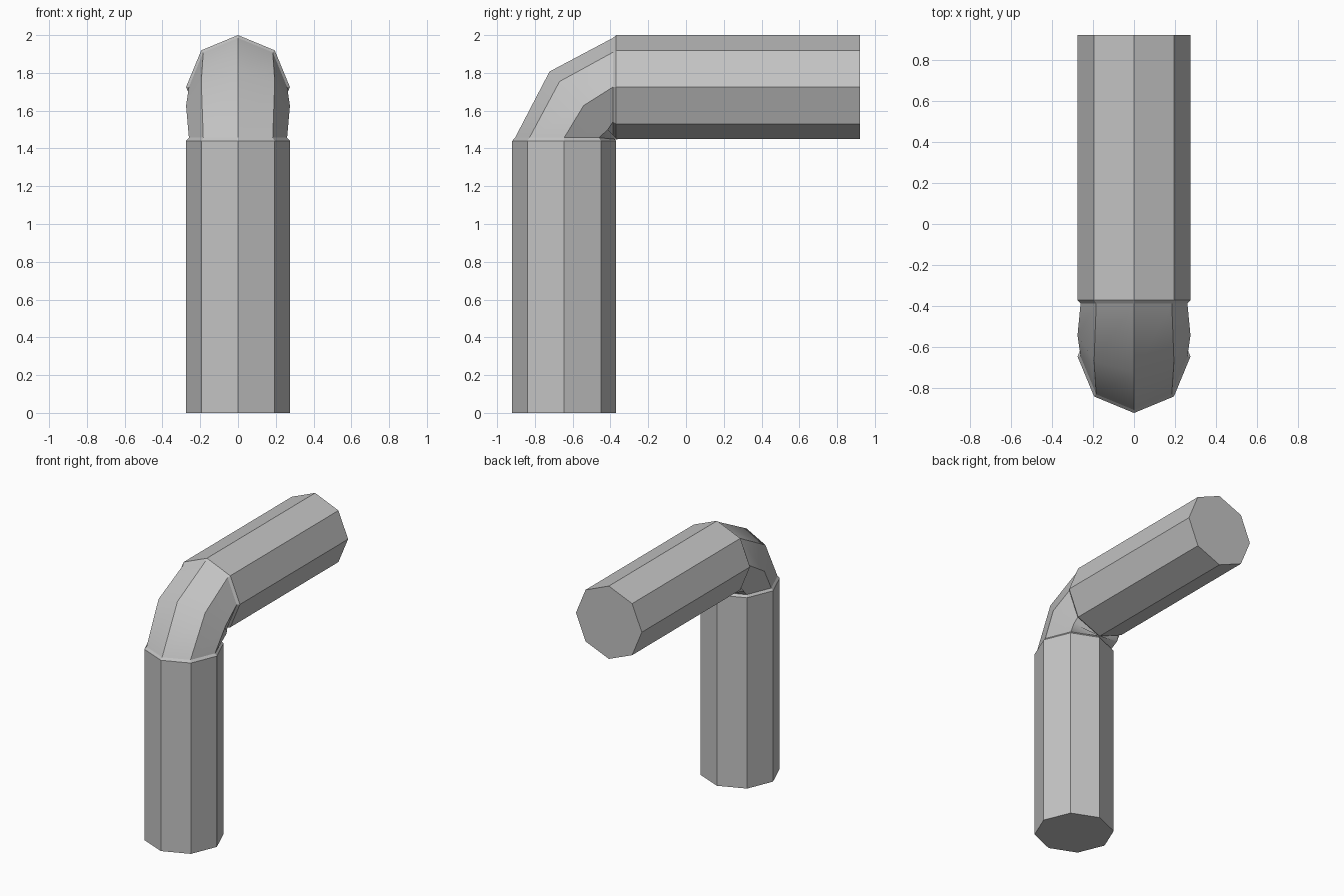
import bpy, bmesh
from math import cos, sin, pi, radians
from mathutils import Vector

cube = bpy.data.objects.get("Cube")
if cube:
    bpy.data.objects.remove(cube)

SIDES = 8
R = 0.275            # pipe radius
LIP = 0.26           # narrowed radius where the elbow meets each pipe
PIPE_Y, PIPE_Z = -0.645, 1.725   # axes of the upright and level pipes

grey = bpy.data.materials.new("light_grey")
grey.use_nodes = True
COLOUR = (0.55, 0.55, 0.55, 1)
grey.diffuse_color = COLOUR
grey.node_tree.nodes["Principled BSDF"].inputs["Base Color"].default_value = COLOUR


def ring(y, z, tilt, side_r, bend_r):
    """Octagon across the path; tilt 0 faces up, 90 faces back."""
    a = radians(tilt)
    outward = Vector((0, -cos(a), sin(a)))
    centre = Vector((0, y, z))
    return [centre + outward * bend_r * cos(t) + Vector((side_r * sin(t), 0, 0))
            for t in (2 * pi * i / SIDES for i in range(SIDES))]


def tube(name, rings, cap_start=False, cap_end=False, smooth=False):
    bm = bmesh.new()
    loops = [[bm.verts.new(p) for p in r] for r in rings]
    for a, b in zip(loops, loops[1:]):
        for i in range(SIDES):
            j = (i + 1) % SIDES
            bm.faces.new((a[i], a[j], b[j], b[i]))
    if cap_start:
        bm.faces.new(loops[0][::-1])
    if cap_end:
        bm.faces.new(loops[-1])
    if smooth:
        # shade smoothly along the bend only, keeping the long edges crisp
        for f in bm.faces:
            f.smooth = True
        middle = set(loops[len(loops) // 2])
        for e in bm.edges:
            e.smooth = set(e.verts) <= middle
    mesh = bpy.data.meshes.new(name)
    bm.to_mesh(mesh)
    bm.free()
    mesh.materials.append(grey)
    obj = bpy.data.objects.new(name, mesh)
    bpy.context.collection.objects.link(obj)
    return obj


lower_top = ring(PIPE_Y, 1.44, 0, R, R)
upper_start = ring(-0.37, PIPE_Z, 90, R, R)

# Upright pipe
tube("lower_pipe", [ring(PIPE_Y, 0, 0, R, R), lower_top], cap_start=True)

# Elbow with a small bevelled lip at both ends
tube("elbow", [lower_top,
               ring(PIPE_Y, 1.457, 0, LIP, LIP),
               ring(-0.542, 1.627, 45, R, 0.255),
               ring(-0.387, PIPE_Z, 90, LIP, LIP),
               upper_start], smooth=True)

# Level pipe
tube("upper_pipe", [upper_start, ring(0.92, PIPE_Z, 90, R, R)], cap_end=True)
